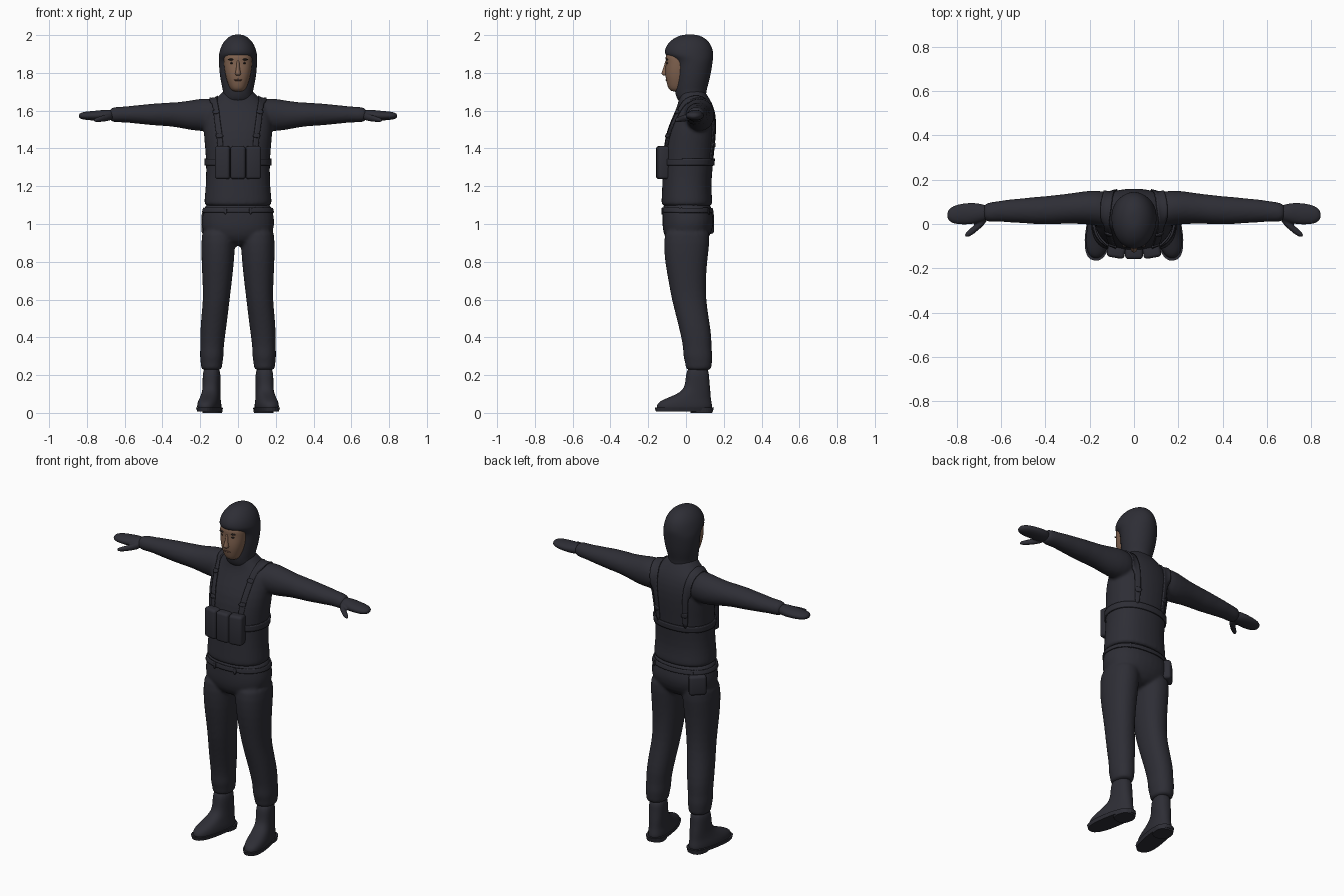
import bpy, bmesh, math
from mathutils import Vector, Matrix

cube = bpy.data.objects.get("Cube")
if cube:
    bpy.data.objects.remove(cube, do_unlink=True)


def material(name, rgb, rough=0.8):
    m = bpy.data.materials.new(name)
    m.use_nodes = True
    m.diffuse_color = (*rgb, 1)
    bsdf = m.node_tree.nodes["Principled BSDF"]
    bsdf.inputs["Base Color"].default_value = (*rgb, 1)
    bsdf.inputs["Roughness"].default_value = rough
    return m


CLOTH = material("dark navy cloth", (0.027, 0.027, 0.036))
SKIN = material("tan skin", (0.22, 0.125, 0.08))
LIP = material("brown lips", (0.13, 0.065, 0.045))
HAIR = material("dark brow", (0.03, 0.022, 0.02))


def loft(bm, rings, axis="z", side=1, n=2.0, sides=16):
    """Closed tube of (position, centre a, centre b, radius a, radius b) rings."""
    loops = []
    for p, ca, cb, ra, rb in rings:
        loop = []
        for i in range(sides):
            t = math.tau * i / sides
            c, s = math.cos(t), math.sin(t)
            a = ca + 1.02 * ra * math.copysign(abs(c) ** (2 / n), c)
            b = cb + 1.02 * rb * math.copysign(abs(s) ** (2 / n), s)
            co = (a * side, b, p) if axis == "z" else (p * side, a, b)
            loop.append(bm.verts.new(co))
        loops.append(loop)
    for lo, hi in zip(loops, loops[1:]):
        for i in range(sides):
            j = (i + 1) % sides
            bm.faces.new((lo[i], lo[j], hi[j], hi[i]))
    bm.faces.new(loops[0])
    bm.faces.new(loops[-1])
    return [v for loop in loops for v in loop]


def finish(name, bm, mat, subsurf=0, voxel=0, mirror=False):
    bmesh.ops.recalc_face_normals(bm, faces=bm.faces[:])
    me = bpy.data.meshes.new(name)
    bm.to_mesh(me)
    bm.free()
    me.materials.append(mat)
    me.shade_smooth()
    ob = bpy.data.objects.new(name, me)
    bpy.context.collection.objects.link(ob)
    if mirror:
        ob.modifiers.new("mirror", "MIRROR").use_mirror_merge = False
    if subsurf:
        ob.modifiers.new("round", "SUBSURF").levels = subsurf
        ob.modifiers["round"].render_levels = subsurf
    if voxel:
        r = ob.modifiers.new("blend", "REMESH")
        r.mode, r.voxel_size, r.use_smooth_shade = "VOXEL", voxel, True
        s = ob.modifiers.new("soften", "SMOOTH")
        s.factor, s.iterations = 0.5, 5
    return ob


def ellipsoid(name, centre, size, mat, mirror=False):
    bm = bmesh.new()
    bmesh.ops.create_uvsphere(bm, u_segments=16, v_segments=8, radius=1)
    bm.transform(Matrix.Translation(centre) @ Matrix.Diagonal((*size, 1)))
    return finish(name, bm, mat, mirror=mirror)


def pouch(name, centre, size, turn):
    bm = bmesh.new()
    bmesh.ops.create_cube(bm, size=1)
    bm.transform(Matrix.Translation(centre) @ Matrix.Rotation(math.radians(turn), 4, "Z")
                 @ Matrix.Diagonal((*size, 1)))
    bmesh.ops.bevel(bm, geom=bm.edges[:], offset=0.015, segments=3, profile=0.5, affect="EDGES")
    return finish(name, bm, CLOTH)


def hug(name, rows, target, lift, thick, mirror=False, closed=False):
    """Fabric strip between pairs of points, wrapped onto the clothing."""
    bm = bmesh.new()
    pairs = [(bm.verts.new(a), bm.verts.new(b)) for a, b in rows]
    for p, q in zip(pairs, pairs[1:] + (pairs[:1] if closed else [])):
        bm.faces.new((p[0], p[1], q[1], q[0]))
    ob = finish(name, bm, CLOTH, subsurf=2, mirror=mirror)
    w = ob.modifiers.new("wrap", "SHRINKWRAP")
    w.target, w.offset, w.wrap_mode = target, lift, "ABOVE_SURFACE"
    t = ob.modifiers.new("thickness", "SOLIDIFY")
    t.thickness, t.offset = thick, 0
    return ob


def strap(name, points, width, target, lift, thick):
    rows = [(Vector(p) - Vector((width / 2, 0, 0)), Vector(p) + Vector((width / 2, 0, 0)))
            for p in points]
    return hug(name, rows, target, lift, thick, mirror=True)


def band(name, z, height, rx, ry, cy, target):
    rows = []
    for i in range(32):
        t = math.tau * i / 32
        x, y = rx * math.cos(t), cy + ry * math.sin(t)
        rows.append(((x, y, z), (x, y, z + height)))
    return hug(name, rows, target, 0.004, 0.008, closed=True)


# Pullover: torso and sleeves blended into one skin
bm = bmesh.new()
loft(bm, [(1.095, 0, .005, .168, .126), (1.10, 0, .005, .178, .135), (1.125, 0, .005, .179, .135),
          (1.2, 0, .003, .17, .129), (1.3, 0, .01, .168, .132), (1.4, 0, .015, .173, .136),
          (1.5, 0, .03, .185, .132), (1.58, 0, .047, .18, .112), (1.64, 0, .05, .15, .09),
          (1.68, 0, .038, .095, .075), (1.72, 0, .03, .07, .06)], n=2.3)
for s in (1, -1):
    loft(bm, [(.08, .055, 1.575, .085, .08), (.17, .075, 1.58, .08, .09), (.24, .073, 1.575, .073, .081),
              (.32, .068, 1.578, .066, .066), (.36, .064, 1.58, .067, .064), (.40, .062, 1.58, .063, .06),
              (.44, .061, 1.58, .063, .059), (.5, .06, 1.58, .056, .052), (.56, .059, 1.58, .053, .047),
              (.6, .058, 1.58, .047, .041), (.65, .053, 1.579, .046, .042), (.685, .052, 1.578, .038, .035)],
         axis="x", side=s)
pullover = finish("pullover", bm, CLOTH, subsurf=1, voxel=0.009)

# Gloves with thumbs
bm = bmesh.new()
loft(bm, [(.65, .05, 1.578, .032, .028), (.7, .05, 1.576, .044, .03), (.74, .047, 1.574, .05, .027),
          (.79, .044, 1.573, .047, .024), (.825, .041, 1.573, .038, .02), (.845, .04, 1.573, .016, .01)], axis="x")
loft(bm, [(.66, .03, 1.57, .016, .018), (.69, .005, 1.564, .022, .02), (.725, -.027, 1.556, .02, .016),
          (.75, -.045, 1.551, .016, .013), (.766, -.053, 1.549, .007, .007)], axis="x")
finish("gloves", bm, CLOTH, subsurf=1, voxel=0.005, mirror=True)

# Trousers: hips and legs blended
bm = bmesh.new()
loft(bm, [(1.12, 0, .005, .162, .12), (1.09, 0, .005, .178, .128), (1.04, 0, .01, .19, .134),
          (1.0, 0, .011, .194, .137), (.94, 0, .006, .183, .126), (.88, 0, 0, .10, .08)], n=2.3)
for s in (1, -1):
    loft(bm, [(1.0, .1, .01, .09, .12), (.9, .105, .003, .09, .122), (.8, .107, 0, .086, .112),
              (.7, .11, .006, .078, .099), (.6, .114, .015, .07, .091), (.5, .126, .036, .07, .085),
              (.4, .135, .056, .066, .081), (.34, .138, .06, .061, .074), (.3, .139, .063, .064, .079),
              (.26, .14, .067, .056, .069), (.24, .14, .067, .057, .07), (.222, .14, .066, .047, .06)],
         side=s, n=2.2)
trousers = finish("trousers", bm, CLOTH, subsurf=1, voxel=0.009)

# Boots with soles and heel blocks, toes turned out
turn_out = Matrix.Translation((.14, 0.06, 0)) @ Matrix.Rotation(math.radians(10), 4, "Z")
bm = bmesh.new()
loft(bm, [(.012, 0, -.07, .053, .142), (.03, 0, -.07, .058, .150), (.055, 0, -.068, .056, .144),
          (.075, 0, -.05, .051, .122), (.10, 0, -.018, .047, .088), (.13, 0, .0, .045, .068),
          (.18, 0, .0, .046, .062), (.25, 0, .003, .044, .058)], n=2.4)
bm.transform(turn_out)
finish("boots", bm, CLOTH, subsurf=2, mirror=True)
for name, rings in (("boot_soles", [(.008, 0, -.07, .055, .15), (.028, 0, -.07, .061, .155)]),
                    ("boot_heels", [(0, 0, .022, .05, .055), (.026, 0, .022, .054, .06)])):
    bm = bmesh.new()
    loft(bm, rings, n=2.5, sides=32)
    bm.transform(turn_out)
    ob = finish(name, bm, CLOTH, mirror=True)
    ob.data.shade_flat()

# Hood, with a brow that overhangs the face
bm = bmesh.new()
loft(bm, [(1.63, 0, .035, .085, .07), (1.69, 0, .024, .077, .082), (1.72, 0, .026, .083, .086),
          (1.76, 0, .033, .092, .091), (1.81, 0, .037, .099, .097), (1.862, 0, .04, .102, .102),
          (1.885, 0, .023, .102, .122), (1.905, 0, .014, .1, .131), (1.945, 0, .015, .089, .121),
          (1.98, 0, .018, .064, .09), (1.999, 0, .02, .034, .05), (2.003, 0, .02, .012, .02)])
finish("hood", bm, CLOTH, subsurf=2)

# Face, nose, brows, eyes and mouth
bm = bmesh.new()
loft(bm, [(1.70, 0, -.045, .025, .03), (1.715, 0, -.043, .042, .05), (1.745, 0, -.04, .054, .062),
          (1.78, 0, -.04, .065, .069), (1.82, 0, -.04, .072, .07), (1.86, 0, -.038, .075, .067),
          (1.89, 0, -.04, .075, .071), (1.92, 0, -.03, .06, .06)], n=2.2)
finish("face", bm, SKIN, subsurf=2)
bm = bmesh.new()
loft(bm, [(1.785, 0, -.108, .012, .012), (1.794, 0, -.112, .018, .021), (1.81, 0, -.108, .013, .02),
          (1.84, 0, -.103, .008, .013), (1.87, 0, -.1, .009, .01)], sides=8)
finish("nose", bm, SKIN, subsurf=2)
ellipsoid("mouth", (0, -.103, 1.762), (.022, .006, .005), LIP)
ellipsoid("eyes", (.031, -.097, 1.852), (.013, .007, .0055), HAIR, mirror=True)
ellipsoid("eyebrows", (.033, -.099, 1.871), (.021, .007, .005), HAIR, mirror=True)

# Chest rig: pouches, body band, shoulder straps and buckles
for x, y, a, name in ((-.08, -.122, -10, "right"), (0, -.128, 0, "middle"), (.08, -.122, 10, "left")):
    pouch(name + "_chest_pouch", (x, y, 1.325), (.08, .062, .175), a)
band("rig_band", 1.31, .035, .19, .15, .012, pullover)
strap("shoulder_straps", [(.10, -.13, 1.39), (.108, -.12, 1.47), (.118, -.09, 1.55), (.127, -.05, 1.62),
                          (.132, .02, 1.68), (.13, .09, 1.69), (.12, .15, 1.64), (.11, .17, 1.57),
                          (.103, .17, 1.45), (.1, .16, 1.33)], .038, pullover, .004, .008)
for name, pts in (("lower_buckles", [(.107, -.125, 1.46), (.109, -.12, 1.485)]),
                  ("upper_buckles", [(.124, -.07, 1.59), (.127, -.06, 1.615)]),
                  ("back_buckles", [(.102, .17, 1.40), (.103, .17, 1.43)])):
    strap(name, pts, .05, pullover, .009, .01)

# Waist belt with loops and hip pouch
band("belt", 1.062, .028, .2, .15, .01, trousers)
for x, y in ((.07, -.14), (.13, .13)):
    strap("belt_loops", [(x, y, 1.05), (x, y, 1.095)], .018, trousers, .009, .006)
pouch("hip_pouch", (-.15, .105, 1.005), (.095, .045, .115), 45)
